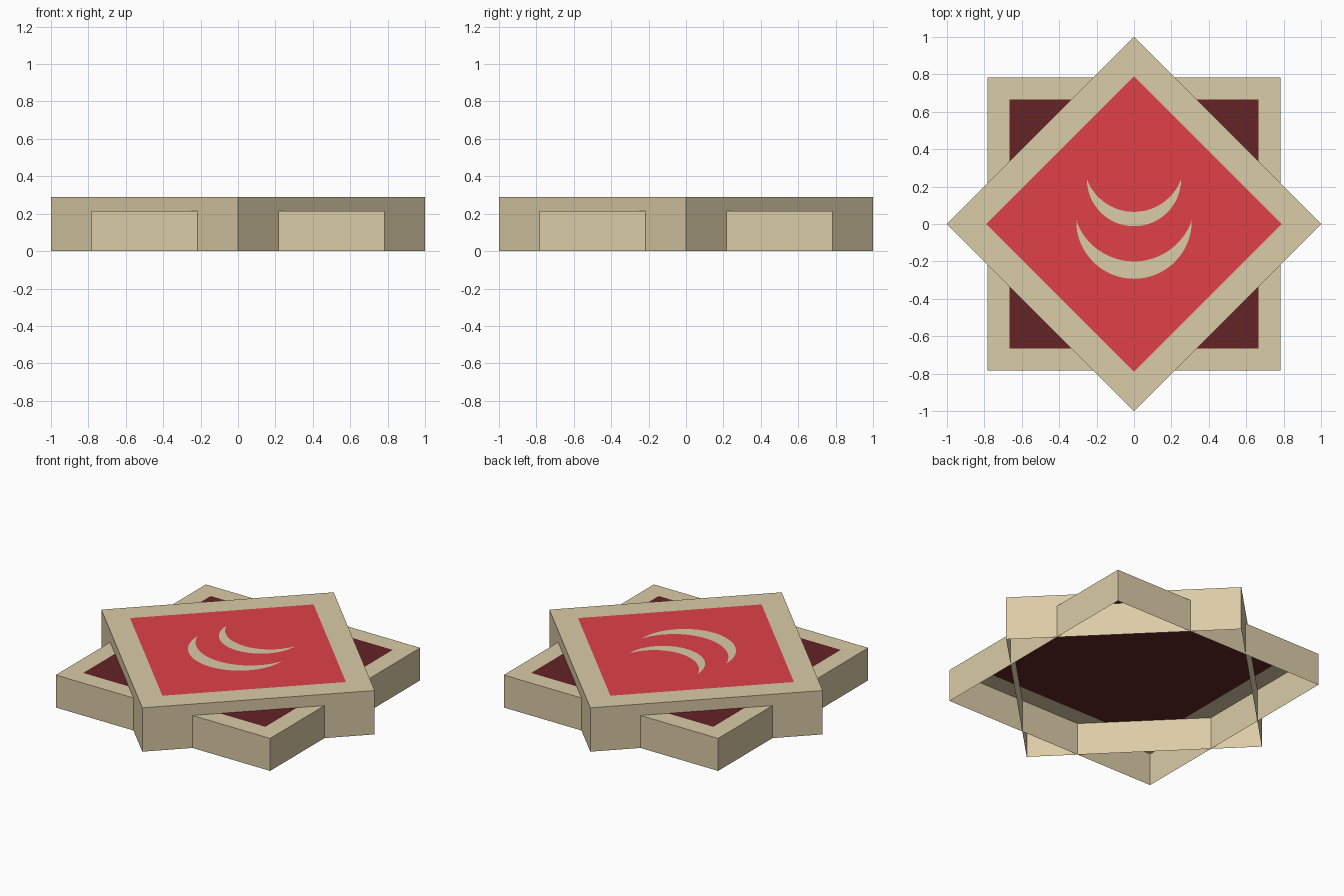
import bpy, math

if "Cube" in bpy.data.objects:
    bpy.data.objects.remove(bpy.data.objects["Cube"])


def material(name, rgb):
    # sRGB 0-255 to linear diffuse colour
    lin = [((c / 255 + 0.055) / 1.055) ** 2.4 for c in rgb]
    m = bpy.data.materials.new(name)
    m.diffuse_color = (*lin, 1)
    m.use_nodes = True
    m.node_tree.nodes["Principled BSDF"].inputs["Base Color"].default_value = m.diffuse_color
    return m


tan = material("sand_tan", (219, 204, 167))
red = material("bright_red", (223, 65, 73))
maroon = material("dark_maroon", (100, 36, 38))


def build(name, verts, faces, mats, indices=None):
    mesh = bpy.data.meshes.new(name)
    mesh.from_pydata(verts, [], faces)
    for m in mats:
        mesh.materials.append(m)
    for i, idx in enumerate(indices or []):
        mesh.polygons[i].material_index = idx
    mesh.update()
    ob = bpy.data.objects.new(name, mesh)
    bpy.context.collection.objects.link(ob)
    return ob


def square(radius, turn, z):
    angles = [turn + i * math.pi / 2 for i in range(4)]
    return [(radius * math.cos(a), radius * math.sin(a), z) for a in angles]


def open_box(name, radius, inner, turn, height, panel):
    # thin walls, open underside, bordered top with a coloured inset panel
    verts = square(radius, turn, 0) + square(radius, turn, height) + square(inner, turn, height)
    faces, indices = [], []
    for base in (0, 4):                      # walls, then border
        for i in range(4):
            j = (i + 1) % 4
            faces.append((base + i, base + j, base + 4 + j, base + 4 + i))
            indices.append(0)
    faces.append((8, 9, 10, 11))             # panel
    indices.append(1)
    return build(name, verts, faces, [tan, panel], indices)


def crescent(name, half, tip_y, outer_low, inner_low, z, n=32):
    # strip between two circular arcs sharing the same tips
    def arc(low):
        sag = tip_y - low
        r = (half * half + sag * sag) / (2 * sag)
        a = math.atan2(half, r - sag)
        return [(r * math.sin(a * (2 * i / n - 1)),
                 low + r - r * math.cos(a * (2 * i / n - 1)), z) for i in range(n + 1)]
    outer, inner = arc(outer_low), arc(inner_low)
    verts = outer + inner[1:-1]
    k = n                                    # inner point i sits at index k + i
    faces = [(0, 1, k + 1), (n - 1, n, k + n - 1)]
    faces += [(i, i + 1, k + i + 1, k + i) for i in range(1, n - 1)]
    return build(name, verts, faces, [tan])


# lower straight box and taller turned box
open_box("lower_square_box", 0.784 * math.sqrt(2), 0.666 * math.sqrt(2), math.pi / 4, 0.215, maroon)
open_box("upper_diamond_box", 1.0, 0.79, 0, 0.29, red)

# two painted crescents on the red panel
crescent("upper_crescent", 0.252, 0.24, -0.012, 0.065, 0.292)
crescent("lower_crescent", 0.309, 0.02, -0.293, -0.2, 0.292)
